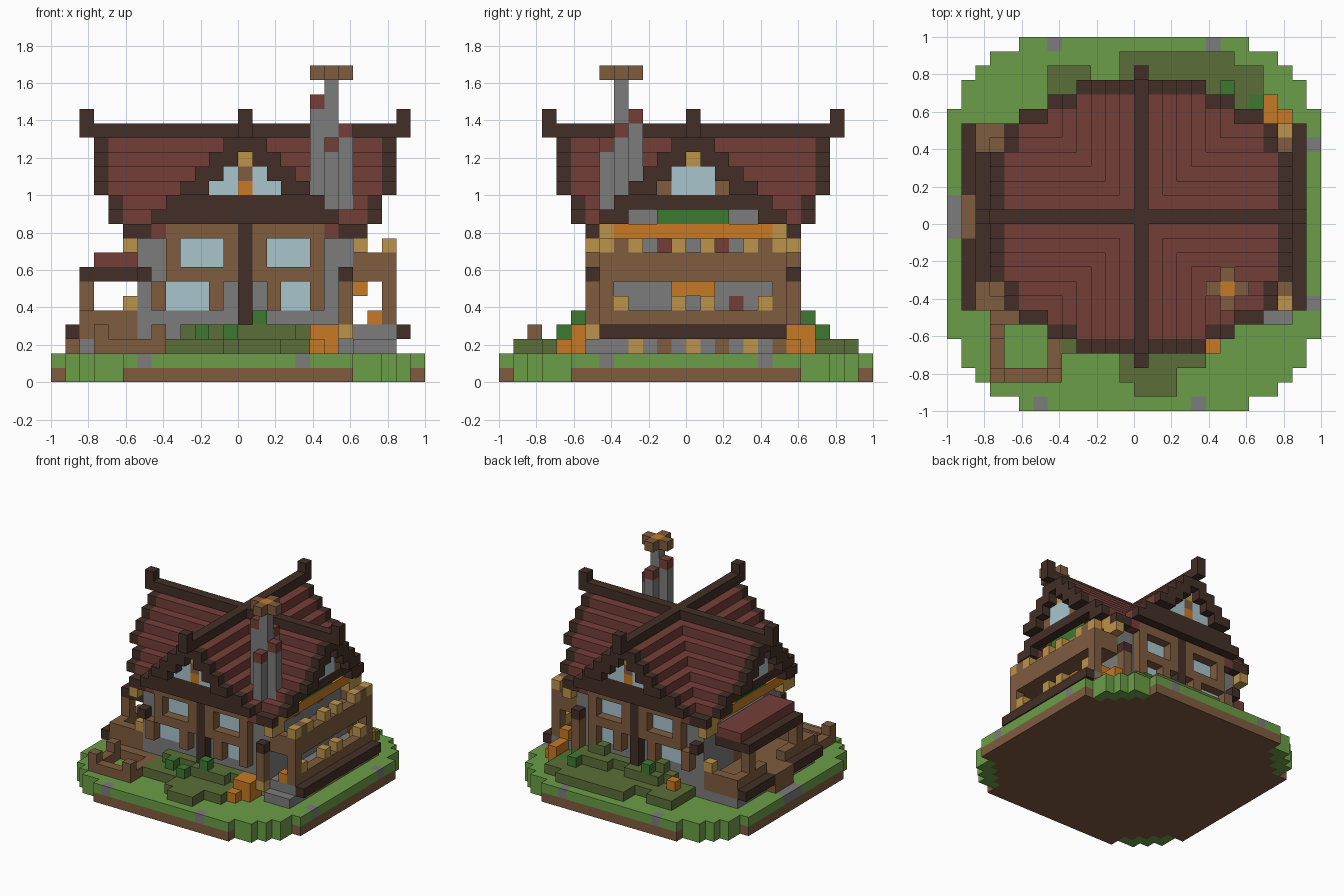
import bpy
import bmesh

cube = bpy.data.objects.get("Cube")
if cube:
    bpy.data.objects.remove(cube, do_unlink=True)

U = 1 / 13  # edge of one block

COLOURS = {
    "grass": (107, 157, 71), "leaf": (62, 121, 50), "bush": (92, 111, 56),
    "wood": (127, 92, 63), "dark_wood": (67, 47, 38), "tile": (116, 62, 57),
    "stone": (124, 124, 124), "glass": (168, 197, 206),
    "orange": (198, 122, 35), "straw": (188, 148, 75),
}


def linear(v):
    v /= 255
    return v / 12.92 if v < 0.04045 else ((v + 0.055) / 1.055) ** 2.4


materials = {}
for name, rgb in COLOURS.items():
    mat = bpy.data.materials.new(name)
    mat.use_nodes = True
    colour = [linear(v) for v in rgb] + [1]
    mat.diffuse_color = colour
    mat.node_tree.nodes["Principled BSDF"].inputs["Base Color"].default_value = colour
    materials[name] = mat

cells = {}  # block position -> (part, colour)


def span(v):
    return range(min(v), max(v) + 1) if isinstance(v, tuple) else (v,)


def box(part, colour, x, y, z):
    for i in span(x):
        for j in span(y):
            for k in span(z):
                cells[i, j, k] = (part, colour)


# Round island of soil and turf
for i in range(-13, 13):
    for j in range(-13, 13):
        a, b = abs(i + 0.5), abs(j + 0.5)
        r2 = a * a + b * b
        if r2 < 225:
            box("soil", "grass" if r2 > 190 and abs(a - b) < 4 else "wood", i, j, 0)
            box("turf", "grass", i, j, 1)
for i, j in ((-7, -13), (4, -13), (-6, 12), (5, 12), (12, 5), (12, -6)):
    box("turf", "stone", i, j, 1)
box("turf", "stone", -13, (-1, 1), 1)

# House body
box("walls", "stone", (-7, 7), (-6, 6), (2, 11))

# Front and back timber frames with windows
for s in (-1, 1):
    y = 7 * s
    box("wall_frame", "wood", (-5, 5), y, (7, 10))
    for x in (-4, 2):
        for i in span((x, x + 2)):
            for k in (8, 9):
                del cells[i, y, k]
        box("upper_window", "glass", (x, x + 2), 6 * s, (8, 9))
    box("lower_window", "glass", (-5, -3), 6 * s, (5, 6))
    box("lower_window", "glass", (3, 4), 6 * s, (5, 6))
    for x in (-6, -2, 2, 5):
        box("window_post", "wood", x, y, (5, 6))
    box("center_post", "dark_wood", 0, y, (4, 11))
    for x in (-7, 7):
        box("bracket", "dark_wood", x, y, 7)
        box("lantern", "straw", x + x // 7, y, 9)

# Roof: two crossing gables with flared eaves
SLOPE_X = [17, 16, 15, 14, 13, 12, 11, 10, 10]
SLOPE_Y = [17, 16, 15, 14, 13, 12, 11, 10]
for i in range(-10, 11):
    for j in range(-9, 10):
        a, b = abs(i), abs(j)
        end_x = 10 if b < 5 else 9 if b < 7 else 8
        end_y = 9 if a < 5 else 8 if a < 7 else 7
        if a > end_x or b > end_y:
            continue
        top = max(SLOPE_X[a] if a < 9 else 0, SLOPE_Y[b] if b < 8 else 0)
        if a == end_x or b == end_y:
            lowest = 13 if a == 10 or b == 9 else 11 if a == 9 or b == 8 else 10
            box("roof_trim", "dark_wood", i, j, (max(top - 1, lowest), top))
        elif a * b == 0:
            box("roof_ridge", "dark_wood", i, j, top)
        else:
            box("roof_tiles", "tile", i, j, (top - 1, top))

# Ridge ends, gable beams and gable windows
for s in (-1, 1):
    box("finial", "dark_wood", 11 * s, 0, (17, 18))
    box("finial", "dark_wood", 0, 10 * s, (17, 18))
    box("gable_beam", "dark_wood", (-6, 6), 8 * s, 11)
    box("gable_beam", "dark_wood", (-5, 5), 8 * s, 12)
    box("gable_beam", "dark_wood", 9 * s, (-5, 5), 12)
    for k, half in ((13, 3), (14, 2), (15, 1)):
        box("gable_wall", "wood", (-half, half), 8 * s, k)
        box("gable_wall", "wood", 9 * s, (-half, half), k)
    box("gable_window", "glass", (-2, 2), 8 * s, 13)
    box("gable_window", "glass", (-1, 1), 8 * s, 14)
    box("gable_window", "wood", 0, 8 * s, 14)
    box("gable_lamp", "orange", 0, 8 * s, 13)
    box("gable_window", "glass", 9 * s, (-1, 1), (13, 14))
    box("gable_top", "straw", 0, 8 * s, 15)
    box("gable_top", "straw", 9 * s, 0, 15)
    # Flower box under each side gable
    box("flower_box", "orange", 8 * s, (-5, 5), 10)
    box("flower_leaves", "leaf", 8 * s, (-2, 2), 11)
    for y in (-6, 6):
        box("side_bracket", "straw", 8 * s, y, (9, 10))
box("side_window", "glass", -7, (-3, 3), (9, 10))
for y in (-2, 2):
    box("brick", "tile", 7, y, 9)
    box("brick", "tile", 7, y + 1, 5)

# Chimney with brick-topped flues and a cross-shaped cap
box("chimney", "stone", 6, -5, (11, 20))
box("chimney_cap", "orange", 6, -5, 21)
for dx, dy, top in ((-1, 0, 19), (1, 0, 17), (0, 1, 18), (0, -1, 16)):
    box("chimney", "stone", 6 + dx, dy - 5, (11, top))
    box("chimney", "tile", 6 + dx, dy - 5, top)
    box("chimney_cap", "wood", 6 + dx, dy - 5, 21)

# Left side: terrace below, balcony above
box("terrace", "stone", (8, 10), (-7, 7), 2)
box("terrace", "stone", (8, 10), (-6, 6), 3)
for y in (-4, 0, 4):
    box("terrace", "straw", 10, y, 2)
    box("terrace", "wood", 10, y + 2, 2)
box("terrace_beam", "dark_wood", 11, (-6, 6), 3)
box("terrace_rail", "wood", 10, (-6, 6), 4)
box("balcony", "wood", (8, 10), (-6, 6), 7)
box("balcony", "wood", 10, (-6, 6), 8)
for s in (-1, 1):
    box("balcony", "wood", (8, 10), 6 * s, 8)
    box("balcony", "wood", 10, 5 * s, 9)
    box("balcony_post", "wood", 10, 6 * s, (4, 6))
    box("terrace_flower", "orange", 9, 6 * s, 4)
    for y in (1, 5):
        box("baluster", "straw", 10, y * s, 5)
    for y in (1, 4, 6):
        box("balcony_knob", "straw", 10, y * s, 9)
    box("corner_post", "wood", 7, 7 * s, (3, 6))
box("terrace_flower", "orange", 8, (-1, 1), 6)

# Right side: porch with a tiled awning
box("porch_floor", "stone", (-11, -8), (-6, 6), 2)
box("porch_floor", "wood", (-11, -8), (-6, 6), 3)
box("porch_beam", "dark_wood", -12, (-6, 6), 3)
box("porch_step", "wood", -12, (-1, 1), (2, 3))
box("porch_rail", "wood", -11, (-6, -2), 4)
box("porch_rail", "wood", -11, (2, 6), 4)
for y in (-4, 4):
    box("porch_post", "wood", -11, y, (4, 6))
for s in (-1, 1):
    box("porch_rail", "wood", (-11, -8), 6 * s, 4)
    box("porch_lamp", "straw", -8, 6 * s, 5)
box("awning_edge", "dark_wood", (-11, -7), (-4, 4), 7)
box("awning", "tile", (-10, -8), (-4, 4), 8)
box("porch_door", "wood", -7, (-1, 1), (4, 6))

# Garden pen
for x in (-10, -6):
    box("pen", "wood", x, (-11, -7), 2)
    box("pen", "wood", x, -11, 3)
for y in (-11, -7):
    box("pen", "wood", (-10, -6), y, 2)
box("pen", "wood", -10, -8, 3)

# Bushes and flowers along the front
box("front_bush", "bush", (-5, 4), (-9, -7), 2)
box("front_bush", "bush", (-1, 2), (-11, -10), 2)
box("front_bush", "bush", (0, 2), -12, 2)
box("front_bush", "bush", (3, 4), -10, 2)
box("front_bush", "bush", (-4, 4), -7, 3)
box("front_bush", "bush", (0, 3), -8, 3)
for x, y, k in ((-3, -8, 3), (-1, -9, 3), (1, -8, 4)):
    box("front_leaves", "leaf", x, y, k)
box("front_flowers", "orange", 5, -9, 2)
box("front_flowers", "orange", (5, 6), (-8, -7), (2, 3))
box("front_flowers", "straw", 7, -7, 3)

# Bushes and flowers along the back
box("back_bush", "bush", (-6, 8), (7, 9), 2)
box("back_bush", "bush", (-6, -4), 10, 2)
box("back_bush", "bush", (-1, 8), 10, 2)
box("back_bush", "bush", (-1, 6), 11, 2)
box("back_bush", "bush", (-4, 7), 7, 3)
box("back_bush", "bush", (-3, 0), 8, 3)
box("back_bush", "bush", (3, 6), 8, 3)
box("back_bush", "bush", (-3, -2), 7, 4)
box("back_bush", "bush", (4, 5), 7, 4)
for x, y, k in ((6, 9, 3), (8, 8, 2), (-2, 8, 4)):
    box("back_leaves", "leaf", x, y, k)
box("back_flowers", "orange", 9, (7, 8), (2, 3))
box("back_flowers", "orange", 10, 7, 2)
box("back_flowers", "orange", -5, 8, 3)

# Turn each part's blocks into a mesh of its exposed faces
parts = {}
for pos, (part, colour) in cells.items():
    parts.setdefault(part, []).append((pos, colour))
for part, blocks in parts.items():
    bm = bmesh.new()
    used = sorted({colour for _, colour in blocks})
    verts = {}
    for pos, colour in blocks:
        for axis in range(3):
            for side in (0, 1):
                near = list(pos)
                near[axis] += 2 * side - 1
                if tuple(near) in cells:
                    continue
                corners = []
                for p, q in ((0, 0), (1, 0), (1, 1), (0, 1)):
                    c = list(pos)
                    c[axis] += side
                    c[(axis + 1) % 3] += p
                    c[(axis + 2) % 3] += q
                    c = tuple(c)
                    if c not in verts:
                        verts[c] = bm.verts.new([v * U for v in c])
                    corners.append(verts[c])
                face = bm.faces.new(corners if side else corners[::-1])
                face.material_index = used.index(colour)
    mesh = bpy.data.meshes.new(part)
    bm.to_mesh(mesh)
    bm.free()
    for colour in used:
        mesh.materials.append(materials[colour])
    bpy.context.collection.objects.link(bpy.data.objects.new(part, mesh))
